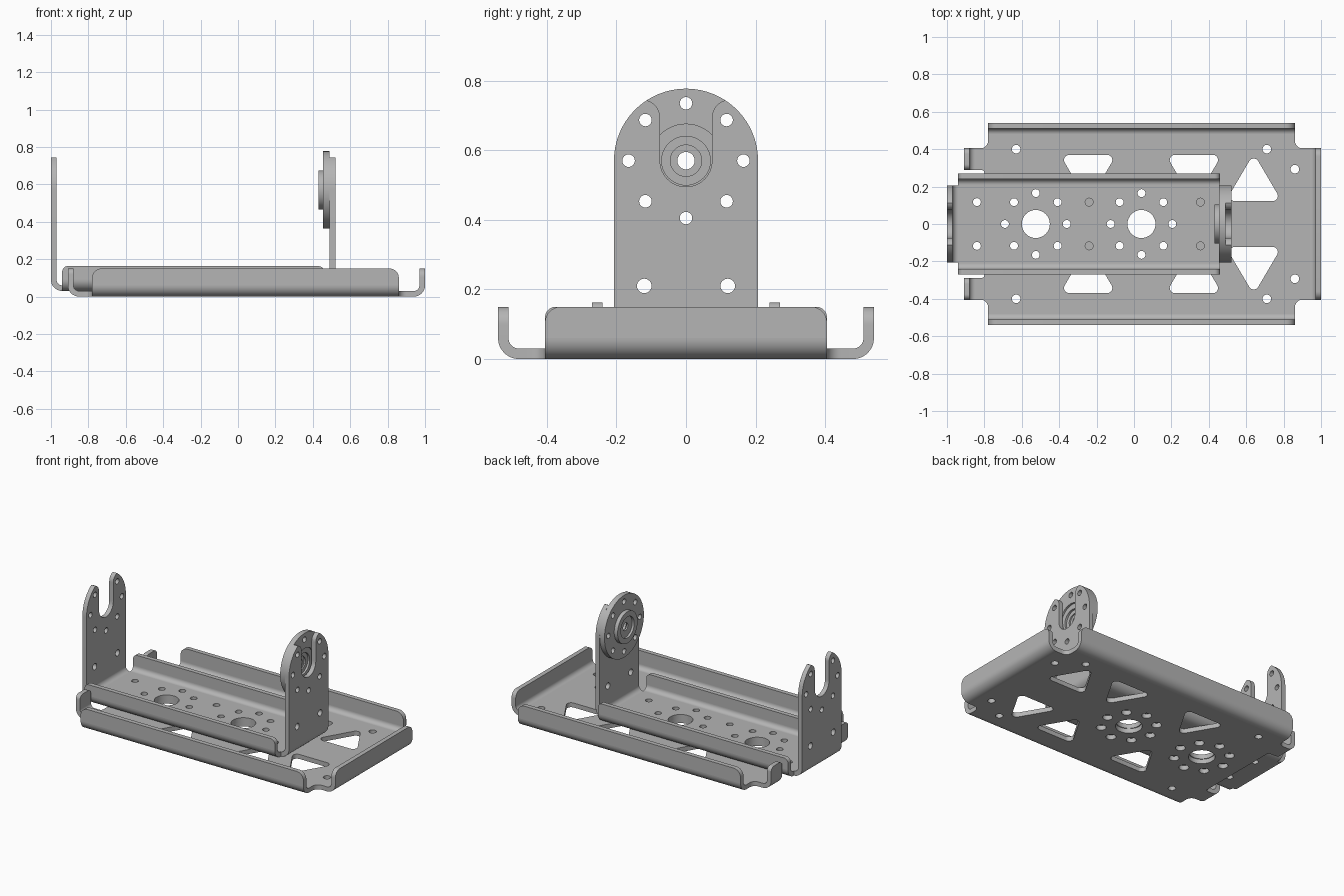
import bpy, bmesh, math
from mathutils import Vector, Matrix

if "Cube" in bpy.data.objects:
    bpy.data.objects.remove(bpy.data.objects["Cube"])

T, R = 0.03, 0.06          # sheet thickness, outer bend radius
UP = Vector((0, 0, 1))
HUB_Z = 0.57

metal = bpy.data.materials.new("grey_metal")
metal.diffuse_color = (0.46, 0.46, 0.46, 1)
metal.use_nodes = True
metal.node_tree.nodes["Principled BSDF"].inputs["Base Color"].default_value = metal.diffuse_color


def arc(cx, cy, r, a0, a1, n=16):
    return [(cx + r * math.cos(math.radians(a0 + (a1 - a0) * i / n)),
             cy + r * math.sin(math.radians(a0 + (a1 - a0) * i / n))) for i in range(n + 1)]


def circle(cx, cy, r, n=32):
    return arc(cx, cy, r, 0, 360, n)[:-1]


def hole_ring(cx, cy, ring, r):
    return [circle(x, y, r, 24) for x, y in circle(cx, cy, ring, 8)]


def rounded(pts, default=0.0, n=8):
    """Polygon with filleted corners; a point may carry its own radius."""
    out = []
    for i, p in enumerate(pts):
        r = p[2] if len(p) > 2 else default
        c = Vector(p[:2])
        if r == 0:
            out.append(tuple(c))
            continue
        a = (Vector(pts[i - 1][:2]) - c).normalized()
        b = (Vector(pts[(i + 1) % len(pts)][:2]) - c).normalized()
        half = a.angle(b) / 2
        mid = c + (a + b).normalized() * (r / math.sin(half))
        s = c + a * (r / math.tan(half)) - mid
        e = c + b * (r / math.tan(half)) - mid
        turn = s.angle_signed(e)       # clockwise positive
        for k in range(n + 1):
            t = -turn * k / n
            out.append((mid.x + s.x * math.cos(t) - s.y * math.sin(t),
                        mid.y + s.x * math.sin(t) + s.y * math.cos(t)))
    return out


def frame(x, y, z, o):
    m = Matrix((x, y, z)).transposed().to_4x4()
    m.translation = o
    return m


def add_plate(bm, loops, thick, matrix):
    """Flat plate: the first loop is the outline, the rest are holes."""
    cu = bpy.data.curves.new("tmp", 'CURVE')
    cu.dimensions, cu.fill_mode, cu.extrude = '2D', 'BOTH', thick / 2
    for loop in loops:
        s = cu.splines.new('POLY')
        s.points.add(len(loop) - 1)
        for p, q in zip(s.points, loop):
            p.co = (q[0], q[1], 0, 1)
        s.use_cyclic_u = True
    ob = bpy.data.objects.new("tmp", cu)
    bpy.context.collection.objects.link(ob)
    dg = bpy.context.evaluated_depsgraph_get()
    me = bpy.data.meshes.new_from_object(ob.evaluated_get(dg))
    bpy.data.objects.remove(ob)
    part = bmesh.new()
    part.from_mesh(me)
    bmesh.ops.remove_doubles(part, verts=part.verts, dist=1e-5)
    part.transform(matrix)
    bmesh.ops.recalc_face_normals(part, faces=part.faces)
    part.to_mesh(me)
    part.free()
    bm.from_mesh(me)
    bpy.data.meshes.remove(me)


def add_flange(bm, out, origin, width, loops):
    """Quarter bend plus upright plate; loops are (along, height)."""
    out, origin = Vector(out), Vector(origin)
    u = UP.cross(out)
    bend = arc(0, R, R, -90, 0, 12) + arc(0, R, R - T, 0, -90, 12)
    add_plate(bm, [bend], width, frame(out, UP, out.cross(UP), origin))
    base = Vector((origin.x, origin.y, 0)) + out * (R - T / 2)
    add_plate(bm, loops, T, frame(u, UP, out, base))


def lip(width, z0, z1, r):
    w = width / 2
    return [rounded([(-w, z0 + R), (w, z0 + R), (w, z1, r), (-w, z1, r)])]


def finish(bm, name):
    me = bpy.data.meshes.new(name)
    bm.to_mesh(me)
    bm.free()
    me.materials.clear()
    me.materials.append(metal)
    for p in me.polygons:
        p.material_index = 0
    ob = bpy.data.objects.new(name, me)
    bpy.context.collection.objects.link(ob)
    bpy.ops.object.select_all(action='DESELECT')
    ob.select_set(True)
    bpy.context.view_layer.objects.active = ob
    bpy.ops.object.shade_smooth_by_angle(angle=math.radians(30))


def flat(z):
    return Matrix.Translation((0, 0, z + T / 2))


HUBS = (-0.525, 0.04)      # large floor holes

# base tray: floor with cut-outs
bm = bmesh.new()
half = [(0.94, 0.405), (0.86, 0.405, 0.04), (0.86, 0.48), (-0.78, 0.48),
        (-0.78, 0.405, 0.04), (-0.85, 0.405), (-0.85, 0.29), (-0.80, 0.29, 0.018)]
outline = half + [(p[0], -p[1], *p[2:]) for p in reversed(half)]
loops = [rounded(outline)]
for x in HUBS:
    loops += [circle(x, 0, 0.08)] + hole_ring(x, 0, 0.165, 0.03)
for s in (1, -1):
    for x, y in ((-0.63, 0.40), (0.71, 0.40), (0.86, 0.293)):
        loops.append(circle(x, s * y, 0.023))
    for x, wide, tip in ((-0.245, 0.37, 0.115), (0.32, 0.37, 0.115), (0.64, 0.122, 0.377)):
        loops.append(rounded([(x - 0.15, s * wide), (x + 0.15, s * wide), (x, s * tip)], 0.028))
add_plate(bm, loops, T, flat(0))
# base tray: upturned edges
for s in (1, -1):
    add_flange(bm, (0, s, 0), (0.04, s * 0.48, 0), 1.64, lip(1.64, 0, 0.15, 0.05))
    add_flange(bm, (-1, 0, 0), (-0.85, s * 0.3475, 0), 0.115, lip(0.115, 0, 0.15, 0.03))
add_flange(bm, (1, 0, 0), (0.94, 0, 0), 0.81, lip(0.81, 0, 0.15, 0.045))
finish(bm, "base_tray")

# cradle: floor
bm = bmesh.new()
loops = [[(-0.94, -0.21), (0.46, -0.21), (0.46, 0.21), (-0.94, 0.21)]]
for x in HUBS:
    loops += [circle(x, 0, 0.075)] + hole_ring(x, 0, 0.165, 0.021)
for x in (-0.84, -0.24, 0.355):
    loops += [circle(x, s * 0.117, 0.021, 24) for s in (1, -1)]
add_plate(bm, loops, T, flat(T))
# cradle: long side lips
for s in (1, -1):
    add_flange(bm, (0, s, 0), (-0.24, s * 0.21, T), 1.40, lip(1.40, T, 0.163, 0.03))
# cradle: slotted end plates
horn = [(0.207, T + R)] + arc(0, HUB_Z, 0.207, 0, 57) + arc(0.125, 0.695, 0.05, 110, 180, 8)
slot = arc(0, HUB_Z, 0.075, 0, -180)
plate = [horn + slot + [(-x, y) for x, y in reversed(horn)]]
plate += [circle(HUB_X, z, 0.018, 24) for HUB_X, z in circle(0, HUB_Z, 0.165, 8) if z < 0.72]
plate += [circle(s * 0.12, 0.21, 0.021, 24) for s in (1, -1)]
add_flange(bm, (1, 0, 0), (0.46, 0, T), 0.414, plate)
add_flange(bm, (-1, 0, 0), (-0.94, 0, T), 0.414, plate)
finish(bm, "cradle")

# pivot disc with bolt holes
bm = bmesh.new()
loops = [circle(0, HUB_Z, 0.207, 64), circle(0, HUB_Z, 0.105, 48)] + hole_ring(0, HUB_Z, 0.165, 0.018)
add_plate(bm, loops, 0.035, frame(Vector((0, 1, 0)), UP, Vector((1, 0, 0)), (0.4725, 0, 0)))
# pivot disc: stepped hub turned about the x axis
profile = [(0.478, 0.105), (0.478, 0.07), (0.465, 0.07), (0.465, 0.045), (0.456, 0.045),
           (0.456, 0.025), (0.445, 0.025), (0.445, 0.07), (0.43, 0.07), (0.43, 0.105)]
hub = bmesh.new()
vs = [hub.verts.new((x, 0, HUB_Z + r)) for x, r in profile]
es = [hub.edges.new((vs[i - 1], vs[i])) for i in range(len(vs))]
bmesh.ops.spin(hub, geom=vs + es, cent=(0, 0, HUB_Z), axis=(1, 0, 0),
               angle=math.tau, steps=48, use_merge=False)
bmesh.ops.remove_doubles(hub, verts=hub.verts, dist=1e-5)
bmesh.ops.recalc_face_normals(hub, faces=hub.faces)
tmp = bpy.data.meshes.new("tmp")
hub.to_mesh(tmp)
hub.free()
bm.from_mesh(tmp)
bpy.data.meshes.remove(tmp)
finish(bm, "pivot_disc")
